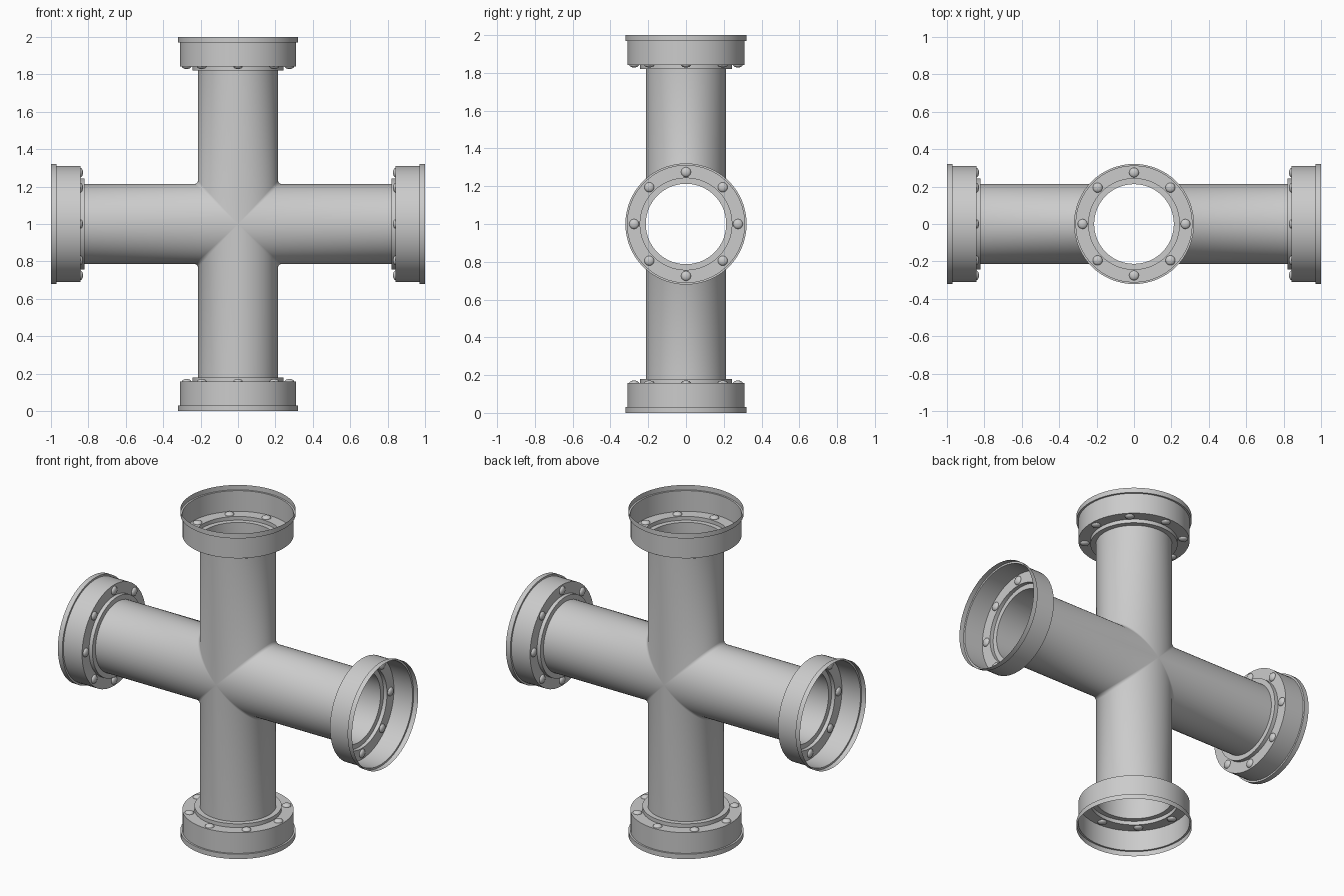
import bpy, bmesh, math
from mathutils import Matrix, Vector

if "Cube" in bpy.data.objects:
    bpy.data.objects.remove(bpy.data.objects["Cube"])

SEG = 64
R = 0.213
CENTRE = Vector((0, 0, 1))


def finish(name, bm, angle):
    bmesh.ops.remove_doubles(bm, verts=bm.verts, dist=0.0002)
    bmesh.ops.recalc_face_normals(bm, faces=bm.faces)
    mesh = bpy.data.meshes.new(name)
    bm.to_mesh(mesh)
    bm.free()
    ob = bpy.data.objects.new(name, mesh)
    bpy.context.collection.objects.link(ob)
    bpy.ops.object.select_all(action='DESELECT')
    bpy.context.view_layer.objects.active = ob
    ob.select_set(True)
    bpy.ops.object.shade_smooth_by_angle(angle=math.radians(angle))
    return ob


def bridge(bm, rings, turn):
    # join successive closed rings of points, turned about the y axis
    rows = [[bm.verts.new(CENTRE + turn @ Vector(p)) for p in ring] for ring in rings]
    for a, b in zip(rows, rows[1:]):
        for i in range(SEG):
            j = (i + 1) % SEG
            bm.faces.new((a[i], a[j], b[j], b[i]))


angles = [2 * math.pi * i / SEG for i in range(SEG)]


def circle(r, x):
    return [(x, r * math.sin(a), r * math.cos(a)) for a in angles]


turns = {side: Matrix.Rotation(math.pi / 2 * k, 3, 'Y')
         for k, side in enumerate(("right", "bottom", "left", "top"))}

# Cross pipe: four open tubes mitred together with a small softened crease
pipe = bmesh.new()
for turn in turns.values():
    mitre, soft = [], []
    for a in angles:
        y, z = R * math.sin(a), R * math.cos(a)
        mitre.append((abs(z) * 1.03, y, z * 1.03))
        soft.append((abs(z) * 1.08 + 0.0005, y, z))
    bridge(pipe, [mitre, soft, circle(R, 0.82)], turn)
bmesh.ops.remove_doubles(pipe, verts=pipe.verts, dist=0.0008)
finish("cross_pipe", pipe, 60)

# Flange cup profile: collar, bolt face, wall, lip (radius, distance from centre)
profile = [(R, 0.82), (0.243, 0.82), (0.243, 0.843), (0.31, 0.843),
           (0.31, 0.97), (0.321, 0.97), (0.321, 1.0)]
for side, turn in turns.items():
    bm = bmesh.new()
    bridge(bm, [circle(r, x) for r, x in profile], turn)
    finish(side + "_flange", bm, 30)

    # Domed bolts around the flange face
    bm = bmesh.new()
    for k in range(8):
        a = math.pi / 4 * k
        at = CENTRE + turn @ Vector((0.843, 0.275 * math.sin(a), 0.275 * math.cos(a)))
        m = (Matrix.Translation(at) @ turn.to_4x4()
             @ Matrix.Rotation(math.pi / 2, 4, 'Y') @ Matrix.Diagonal((1, 1, 0.55, 1)))
        bmesh.ops.create_uvsphere(bm, u_segments=20, v_segments=10, radius=0.026, matrix=m)
    finish(side + "_bolts", bm, 40)
